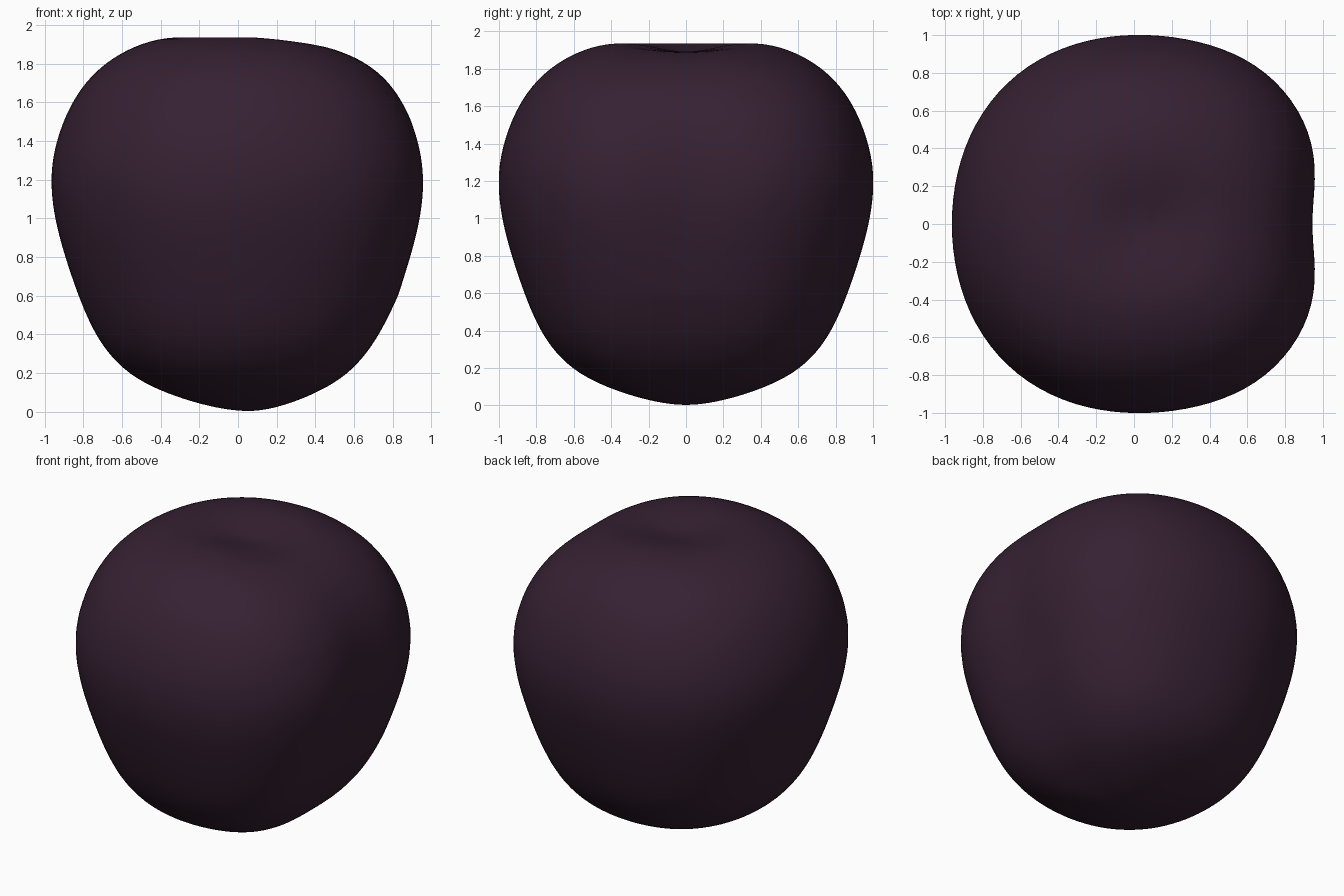
import bpy, bmesh, math
from mathutils import Vector

cube = bpy.data.objects.get("Cube")
if cube:
    bpy.data.objects.remove(cube, do_unlink=True)

SEGMENTS, STEPS = 96, 5

# Half outline (radius, height) from the base tip up into the stem dimple
PROFILE = [(0, 0.002), (0.2, 0.03), (0.41, 0.096), (0.6, 0.195), (0.74, 0.345), (0.83, 0.52),
           (0.9, 0.71), (0.96, 0.91), (0.995, 1.1), (0.995, 1.28), (0.955, 1.45), (0.885, 1.61),
           (0.775, 1.755), (0.615, 1.868), (0.42, 1.932), (0.21, 1.925), (0, 1.885)]


def mirrored_ends(pts):
    """Extend the outline across the axis so it is level at both poles."""
    flip = lambda p: Vector((-p.x, p.y))
    return [flip(pts[1])] + pts + [flip(pts[-2])]


def smooth_profile(points, steps):
    """Cubic B-spline, with its controls pushed out to meet the points."""
    pts = mirrored_ends([Vector(p) for p in points])
    controls = [b - (a - 2 * b + c) / 6 for a, b, c in zip(pts, pts[1:], pts[2:])]
    controls = mirrored_ends(controls)
    curve = []
    for a, b, c, d in zip(controls, controls[1:], controls[2:], controls[3:]):
        for i in range(steps):
            t = i / steps
            curve.append((a * (1 - t) ** 3 + b * (3 * t ** 3 - 6 * t ** 2 + 4)
                          + c * (1 + 3 * t + 3 * t ** 2 - 3 * t ** 3) + d * t ** 3) / 6)
    a, b, c = controls[-3:]
    return curve + [(a + 4 * b + c) / 6]


def clamp(value):
    return max(0, min(1, value))


def place(r, z, angle):
    """Lopsided cross-section, with a seam on +x that softens away from the waist."""
    turn = abs(math.atan2(math.sin(angle), math.cos(angle)))
    away = clamp(abs(z - 1.1) / 0.9) ** 2
    low = clamp((0.6 - z) / 0.5)
    seam = (0.09 - 0.02 * away + 0.08 * low) * math.exp(-(turn / (0.37 + 0.35 * away)) ** 2)
    cheek = 0.012 * math.exp(-((turn - 0.95) / 0.35) ** 2) + 0.026 * math.sin(2 * angle) ** 2
    scale = 1 - 0.045 * math.cos(angle) - seam + cheek
    crown = clamp((z - 1.5) / 0.4) * clamp(r / 0.3)
    height = z - crown * 0.045 * max(0, math.cos(angle)) ** 1.5
    centre = 0.055 + 0.025 * clamp(r)
    return (centre + r * scale * math.cos(angle), r * scale * math.sin(angle), height)


# Fruit body
bm = bmesh.new()
curve = smooth_profile(PROFILE, STEPS)
angles = [2 * math.pi * i / SEGMENTS for i in range(SEGMENTS)]
base = bm.verts.new(place(0, curve[0].y, 0))
dimple = bm.verts.new(place(0, curve[-1].y, 0))
rings = [[bm.verts.new(place(p.x, p.y, a)) for a in angles] for p in curve[1:-1]]
for i in range(SEGMENTS):
    j = (i + 1) % SEGMENTS
    bm.faces.new((base, rings[0][j], rings[0][i]))
    bm.faces.new((dimple, rings[-1][i], rings[-1][j]))
    for low, high in zip(rings, rings[1:]):
        bm.faces.new((low[i], low[j], high[j], high[i]))
bmesh.ops.recalc_face_normals(bm, faces=bm.faces)
for face in bm.faces:
    face.smooth = True
mesh = bpy.data.meshes.new("fruit_body")
bm.to_mesh(mesh)
bm.free()
fruit = bpy.data.objects.new("fruit_body", mesh)
bpy.context.collection.objects.link(fruit)

# Dark purple skin
colour = (0.036, 0.0145, 0.032, 1)
skin = bpy.data.materials.new("dark_purple_skin")
skin.use_nodes = True
skin.diffuse_color = colour
shader = next(n for n in skin.node_tree.nodes if n.type == 'BSDF_PRINCIPLED')
shader.inputs["Base Color"].default_value = colour
mesh.materials.append(skin)
